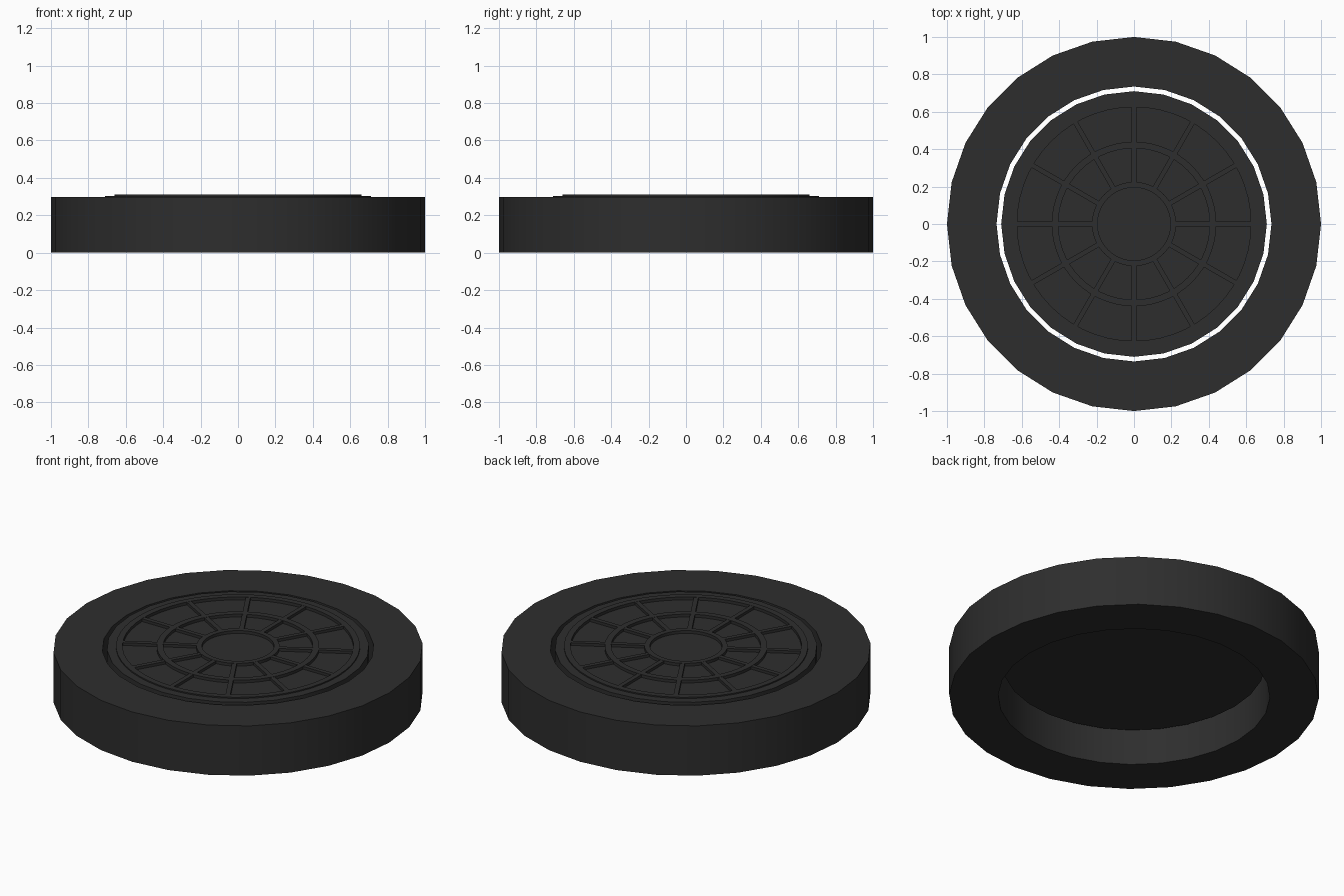
import bpy
import bmesh
import math
from mathutils import Matrix, Vector

cube = bpy.data.objects.get("Cube")
if cube:
    bpy.data.objects.remove(cube, do_unlink=True)

# Single dark iron colour
iron = bpy.data.materials.new("dark_iron")
iron.use_nodes = True
colour = (0.027, 0.027, 0.027, 1)
iron.diffuse_color = colour
bsdf = iron.node_tree.nodes["Principled BSDF"]
bsdf.inputs["Base Color"].default_value = colour
bsdf.inputs["Roughness"].default_value = 0.8


def finish(name, bm, smooth_angle=None):
    """Turn a bmesh into a named object with the iron material."""
    bmesh.ops.remove_doubles(bm, verts=bm.verts, dist=0.0001)
    bmesh.ops.recalc_face_normals(bm, faces=bm.faces)
    mesh = bpy.data.meshes.new(name)
    bm.to_mesh(mesh)
    bm.free()
    mesh.materials.append(iron)
    obj = bpy.data.objects.new(name, mesh)
    bpy.context.collection.objects.link(obj)
    if smooth_angle:
        bpy.ops.object.select_all(action='DESELECT')
        obj.select_set(True)
        bpy.context.view_layer.objects.active = obj
        bpy.ops.object.shade_smooth_by_angle(angle=math.radians(smooth_angle))
    return obj


def lathe(name, profile, sides, closed=True):
    """Spin a profile of (radius, height) points around z."""
    bm = bmesh.new()
    verts = [bm.verts.new((r, 0, z)) for r, z in profile]
    pairs = list(zip(verts, verts[1:]))
    if closed:
        pairs.append((verts[-1], verts[0]))
    edges = [bm.edges.new(p) for p in pairs]
    bmesh.ops.spin(bm, geom=verts + edges, cent=(0, 0, 0), axis=(0, 0, 1),
                   angle=math.tau, steps=sides)
    return finish(name, bm, 35)


def band(name, inner, outer, low, high, sides):
    """Rectangular-section ring."""
    return lathe(name, [(inner, low), (outer, low), (outer, high), (inner, high)], sides)


BOTTOM, LEDGE, PANEL, TOP = 0.2, 0.303, 0.293, 0.31

# Heavy outer frame
band("outer_frame", 0.735, 1.0, 0, 0.297, 28)

# Lid disc with a shallow recessed top
lathe("lid", [(0, BOTTOM), (0.71, BOTTOM), (0.71, LEDGE), (0.65, LEDGE),
              (0.65, PANEL), (0, PANEL)], 28, closed=False)

# Raised concentric ribs
for name, inner, outer in (("hub_rib", 0.195, 0.225),
                           ("middle_rib", 0.405, 0.44),
                           ("rim_rib", 0.625, 0.66)):
    band(name, inner, outer, PANEL - 0.01, TOP, 56)

# Raised spokes between the hub rib and the rim rib
bm = bmesh.new()
size = Matrix.Diagonal(Vector((0.43, 0.026, TOP - PANEL + 0.009, 1)))
for i in range(12):
    turn = Matrix.Rotation(i * math.tau / 12, 4, 'Z')
    place = Matrix.Translation((0.425, 0, (TOP + PANEL - 0.011) / 2))
    bmesh.ops.create_cube(bm, size=1, matrix=turn @ place @ size)
finish("spokes", bm)
